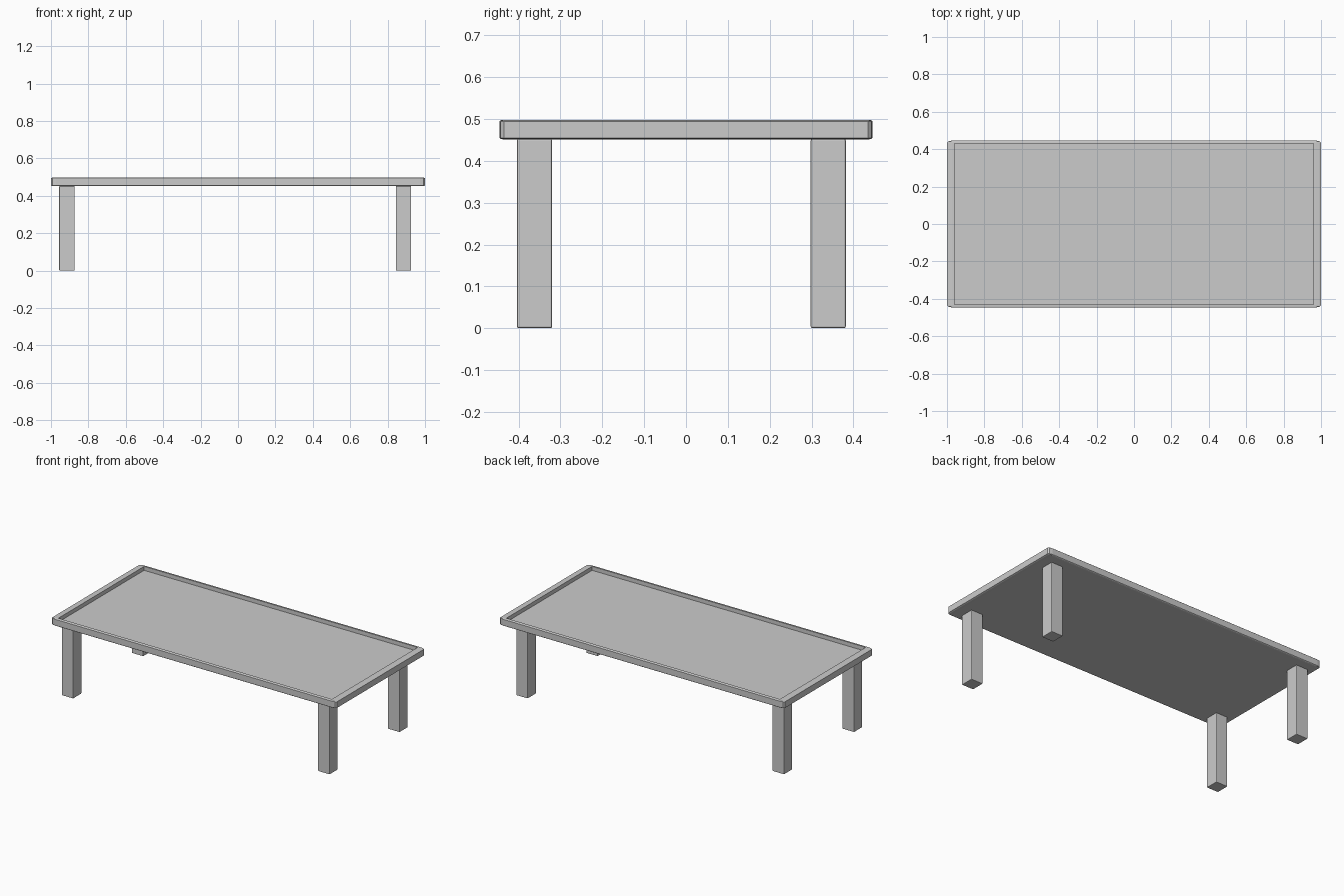
import bpy, bmesh
from mathutils import Vector

if "Cube" in bpy.data.objects:
    bpy.data.objects.remove(bpy.data.objects["Cube"])

grey = bpy.data.materials.new("plain grey")
grey.diffuse_color = (0.6, 0.6, 0.6, 1)
grey.use_nodes = True
grey.node_tree.nodes["Principled BSDF"].inputs["Base Color"].default_value = grey.diffuse_color


def block(name, lo, hi, bevel, tray=None):
    """Box from lo to hi with per-axis bevel widths and optional sunken top."""
    lo, hi, bevel = Vector(lo), Vector(hi), Vector(bevel)
    bm = bmesh.new()
    bmesh.ops.create_cube(bm, size=1)
    # bevel in a space where all bevel widths equal 1, then scale back
    size = hi - lo
    bmesh.ops.scale(bm, vec=[s / b for s, b in zip(size, bevel)], verts=bm.verts)
    bmesh.ops.bevel(bm, geom=bm.edges[:], offset=1, segments=2, profile=0.5,
                    affect='EDGES')
    bmesh.ops.scale(bm, vec=bevel, verts=bm.verts)
    bmesh.ops.translate(bm, vec=(lo + hi) / 2, verts=bm.verts)
    if tray:
        rim_x, rim_y, depth = tray
        top = max(bm.faces, key=lambda f: f.calc_center_median().z)
        mid = (lo + hi) / 2
        bmesh.ops.inset_region(bm, faces=[top], thickness=0.002)
        for v in top.verts:
            v.co.x = mid.x + (size.x / 2 - rim_x) * (1 if v.co.x > mid.x else -1)
            v.co.y = mid.y + (size.y / 2 - rim_y) * (1 if v.co.y > mid.y else -1)
        # sink the panel inside the rim
        floor = bmesh.ops.extrude_discrete_faces(bm, faces=[top])["faces"][0]
        for v in floor.verts:
            v.co.z -= depth
    bmesh.ops.recalc_face_normals(bm, faces=bm.faces)
    me = bpy.data.meshes.new(name)
    bm.to_mesh(me)
    bm.free()
    me.materials.append(grey)
    ob = bpy.data.objects.new(name, me)
    bpy.context.collection.objects.link(ob)
    return ob


# table top with raised rim
block("table_top", (-1, -0.446, 0.451), (1, 0.446, 0.498),
      (0.026, 0.011, 0.004), tray=(0.04, 0.016, 0.025))

# four legs, set slightly off centre
for side, x in (("left", -0.915), ("right", 0.885)):
    for end, y in (("front", -0.362), ("back", 0.34)):
        block(f"{end}_{side}_leg", (x - 0.041, y - 0.042, 0),
              (x + 0.041, y + 0.042, 0.452), (0.004, 0.004, 0.004))
